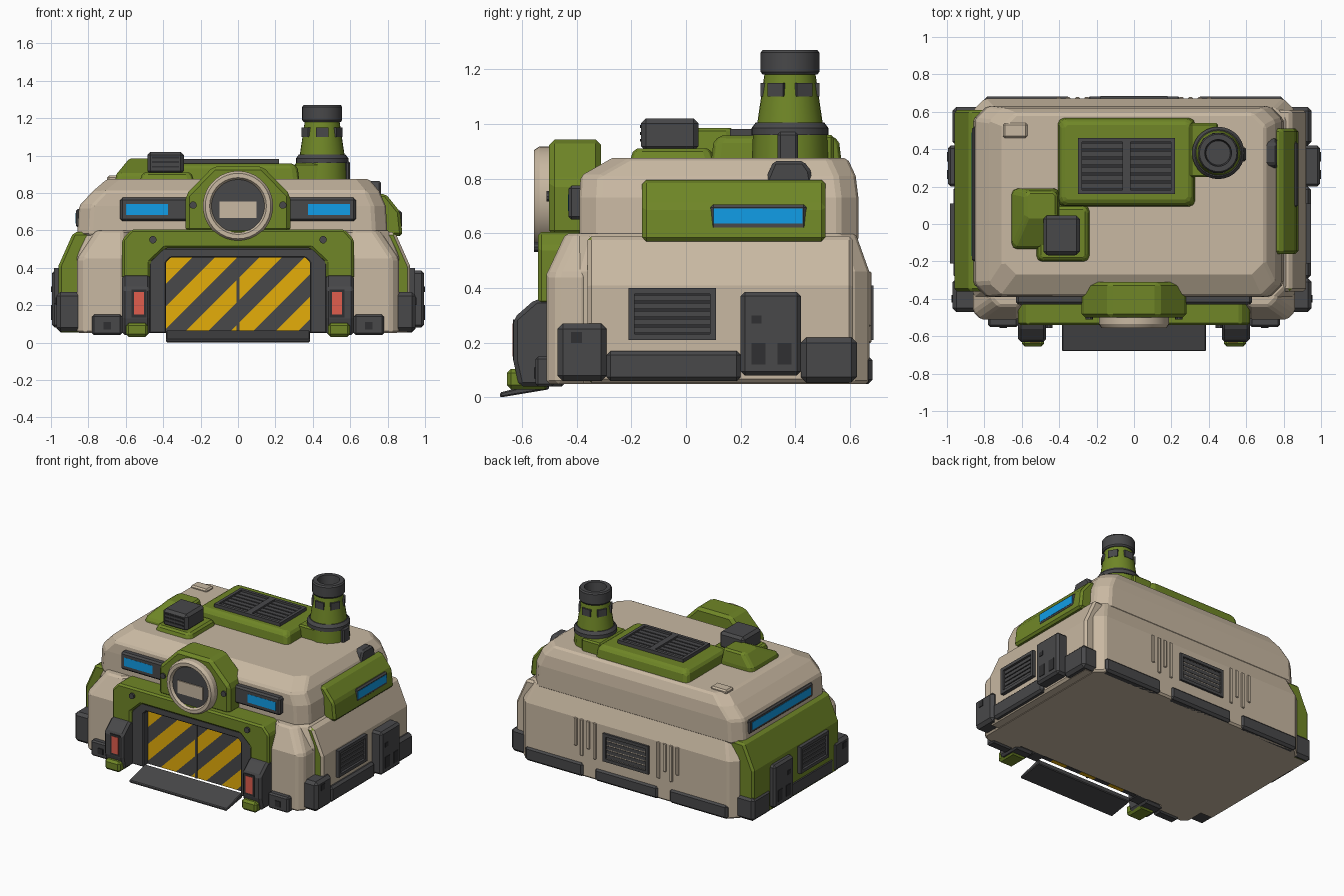
import bpy, bmesh
from math import pi, cos, sin, floor
from mathutils import Matrix, Vector

if "Cube" in bpy.data.objects:
    bpy.data.objects.remove(bpy.data.objects["Cube"], do_unlink=True)


def material(name, r, g, b):
    m = bpy.data.materials.new(name)
    m.diffuse_color = (r, g, b, 1)
    m.use_nodes = True
    node = next(n for n in m.node_tree.nodes if n.type == "BSDF_PRINCIPLED")
    node.inputs["Base Color"].default_value = (r, g, b, 1)
    node.inputs["Roughness"].default_value = .8
    return m


cream = material("warm cream", .58, .48, .36)
green = material("olive green", .16, .24, .02)
dark = material("dark grey", .065, .065, .068)
black = material("charcoal", .03, .03, .032)
yellow = material("hazard yellow", .78, .42, .003)
blue = material("window blue", .006, .36, .85)
red = material("lamp red", .75, .11, .075)


def finish(bm, name, mats, bevel=0.0):
    bmesh.ops.remove_doubles(bm, verts=bm.verts, dist=.0001)
    bmesh.ops.recalc_face_normals(bm, faces=bm.faces)
    mesh = bpy.data.meshes.new(name)
    bm.to_mesh(mesh)
    bm.free()
    ob = bpy.data.objects.new(name, mesh)
    bpy.context.collection.objects.link(ob)
    for m in mats if isinstance(mats, list) else [mats]:
        mesh.materials.append(m)
    if bevel:
        mod = ob.modifiers.new("edge_bevel", "BEVEL")
        mod.width, mod.segments, mod.limit_method = bevel, 1, "ANGLE"
    return ob


def skin(bm, rings):
    """Bridge closed rings of points and cap both ends."""
    rings = [[bm.verts.new(p) for p in ring] for ring in rings]
    n = len(rings[0])
    for a, b in zip(rings, rings[1:]):
        for i in range(n):
            j = (i + 1) % n
            bm.faces.new((a[i], a[j], b[j], b[i]))
    bm.faces.new(rings[0])
    bm.faces.new(rings[-1])


def loft(name, mat, levels, cut, side=1, bevel=.012):
    """Stack of rectangles with cut corners: (z, x0, x1, y0, y1)."""
    bm, rings, c = bmesh.new(), [], cut
    for z, x0, x1, y0, y1 in levels:
        ring = [(x0 + c, y0), (x1 - c, y0), (x1, y0 + c), (x1, y1 - c),
                (x1 - c, y1), (x0 + c, y1), (x0, y1 - c), (x0, y0 + c)]
        rings.append([(side * x, y, z) for x, y in ring])
    skin(bm, rings)
    return finish(bm, name, mat, bevel)


def prism(name, mat, outline, axis, a, b, bevel=.01, side=1):
    """Extrude an outline in the xz plane (axis y) or yz plane (axis x)."""
    bm = bmesh.new()
    skin(bm, [[(side * u, t, v) if axis == "y" else (side * t, u, v)
               for u, v in outline] for t in (a, b)])
    return finish(bm, name, mat, bevel)


def box(name, mat, xs, ys, zs, side=1, bevel=.01):
    (x0, x1), (z0, z1) = xs, zs
    return prism(name, mat, [(x0, z0), (x1, z0), (x1, z1), (x0, z1)], "y", *ys, bevel, side)


def lathe(name, mat, profile, loc, tilt=0.0, steps=28):
    bm = bmesh.new()
    verts = [bm.verts.new((r, 0, z)) for r, z in profile]
    edges = [bm.edges.new(e) for e in zip(verts, verts[1:])]
    bmesh.ops.spin(bm, geom=verts + edges, axis=(0, 0, 1), cent=(0, 0, 0),
                   angle=2 * pi, steps=steps)
    bm.transform(Matrix.Translation(loc) @ Matrix.Rotation(tilt, 4, "X"))
    ob = finish(bm, name, mat)
    bpy.ops.object.select_all(action="DESELECT")
    ob.select_set(True)
    bpy.context.view_layer.objects.active = ob
    bpy.ops.object.shade_smooth_by_angle()
    return ob


def vent(name, matrix, w, h, slats):
    """Louvred grille in its own xy plane, facing local z."""
    bm, e = bmesh.new(), .022

    def bar(x, y, sx, sy, depth, index):
        new = bmesh.ops.create_cube(bm, size=1, matrix=matrix @ Matrix.Translation(
            (x, y, depth / 2)) @ Matrix.Diagonal((sx, sy, depth, 1)))["verts"]
        for f in {f for v in new for f in v.link_faces}:
            f.material_index = index

    bar(0, 0, w - .01, h - .01, .008, 1)
    for s in (1, -1):
        bar(s * (w - e) / 2, 0, e, h, .03, 0)
        bar(0, s * (h - e) / 2, w - e * 2, e, .03, 0)
    pitch = (h - e * 2) / slats
    for i in range(slats):
        bar(0, -h / 2 + e + pitch * (i + .5), w - e * 2, pitch * .78, .018, 0)
    finish(bm, name, [dark, black])


# Main hull: lower block and upper storey, narrower on the panel side
loft("lower_hull", cream, [(.05, -.86, .86, -.44, .67), (.46, -.86, .86, -.44, .67),
                           (.6, -.81, .81, -.4, .62)], .06)
loft("upper_hull", cream, [(.57, -.86, .8, -.39, .63), (.73, -.85, .79, -.39, .63),
                           (.81, -.775, .755, -.385, .62), (.875, -.7, .7, -.27, .59)], .07)
box("roof_hatch", cream, (-.7, -.57), (.46, .54), (.86, .892))

# Side walls: one cream with a green front end, one green with a cream underside
for side, label, out in ((1, "left", .92), (-1, "right", .96)):
    edge = max(out + .01, .95)
    wall = prism(label + "_side_wall", [green, cream],
                 [(.8, .053), (out, .053), (out, .41), (out - .08, .59), (.75, .59)],
                 "y", -.36, .61, .015, side)
    for f in wall.data.polygons:
        is_green = f.normal.y < -.5 if side > 0 else f.normal.z > -.5
        f.material_index = 0 if is_green else 1

    # Front corner pillar and the blocks around the base
    loft(label + "_front_pillar", cream,
         [(.05, .58, .86, -.51, -.33), (.45, .58, .86, -.51, -.33),
          (.6, .58, .76, -.44, -.33)], .04, side)
    box(label + "_front_foot", dark, (.62, .78), (-.55, -.48), (.04, .15), side)
    box(label + "_foot_bolt", black, (.68, .72), (-.556, -.54), (.07, .11), side, 0)
    box(label + "_corner_block", dark, (.82, edge), (-.47, -.29), (.06, .27), side, .02)
    box(label + "_corner_plate", black, (.9, edge + .005), (-.42, -.38), (.2, .24), side, 0)
    box(label + "_side_skirt", dark, (.85, edge - .005), (-.29, .2), (.06, .17), side, .015)
    box(label + "_rear_block", dark, (.78, edge), (.42, .625), (.055, .22), side, .02)
    box(label + "_control_box", dark, (.85, .995), (.2, .42), (.08, .385), side, .015)
    for y in (.24, .335):
        box(label + "_control_slot", black, (.98, .999), (y, y + .05), (.12, .2), side, 0)
    box(label + "_control_switch", black, (.98, .999), (.24, .275), (.27, .3), side, 0)
    turn = Matrix.Rotation(side * pi / 2, 4, "Z") @ Matrix.Rotation(pi / 2, 4, "X")
    vent(label + "_side_vent", Matrix.Translation((side * (out - .005), -.05, .305)) @ turn,
         .32, .19, 5)

    # Front windows
    box(label + "_window_frame", dark, (.2, .63), (-.43, -.36), (.65, .775), side, .012)
    box(label + "_window_glass", blue, (.375, .6), (-.431, -.425), (.682, .742), side, 0)

    # Door posts with lamps and green feet
    prism(label + "_door_post", dark, [(-.44, .04), (-.61, .04), (-.63, .13), (-.63, .29),
                                      (-.55, .36), (-.44, .36)], "x", .47, .62, .015, side)
    box(label + "_lamp_surround", black, (.49, .57), (-.632, -.62), (.135, .285), side, 0)
    box(label + "_lamp", red, (.503, .557), (-.634, -.63), (.15, .27), side, 0)
    box(label + "_post_foot", green, (.48, .6), (-.655, -.5), (.03, .105), side, .015)
    for x, y, z in ((.455, -.545, .55), (.24, -.5, .735)):
        lathe(label + "_bolt", dark, [(0, .01), (.02, .01), (.02, -.01), (0, -.01)],
              (side * x, y, z), pi / 2, 10)

    # Rear skirt and cream wall ribs
    box(label + "_rear_skirt", dark, (.34, .8), (.62, .682), (.05, .15), side, .015)
    for i in range(4):
        box(label + "_rear_rib", cream, (.24 + i * .05, .265 + i * .05), (.65, .678),
            (.2 + i % 2 * .06, .46), side, .004)

# Rear centre
box("rear_centre_skirt", dark, (-.25, .25), (.62, .682), (.05, .14), bevel=.015)
vent("rear_vent", Matrix.Translation((0, .655, .31)) @ Matrix.Rotation(pi, 4, "Z")
     @ Matrix.Rotation(pi / 2, 4, "X"), .36, .2, 5)

# Green window panel on one side, long window on the other
prism("side_window_panel", green, [(.7, .57), (.88, .57), (.866, .7), (.79, .795), (.7, .795)],
      "y", -.16, .51, .015)
box("panel_window_frame", dark, (.8, .876), (.09, .44), (.612, .705))
box("panel_window_glass", blue, (.87, .878), (.1, .425), (.635, .69), bevel=0)
box("long_window_frame", dark, (-.866, -.8), (-.2, .52), (.615, .715))
box("long_window_glass", blue, (-.868, -.86), (-.17, .49), (.638, .692), bevel=0)
prism("roof_edge_lamp", dark, [(.28, .77), (.465, .77), (.455, .83), (.43, .865), (.32, .865)],
      "x", .67, .765, .012)

# Door portal
half = [(.47, .34), (.62, .34), (.62, .55), (.57, .605)]
inner = [(.39, .505), (.47, .43)]
prism("portal_frame", green, half + [(-x, z) for x, z in half[::-1]]
      + [(-x, z) for x, z in inner[::-1]] + inner, "y", -.54, -.38, .012)
half = [(.385, .05), (.475, .05), (.475, .43), (.4, .505)]
inner = [(.36, .455), (.385, .43)]
prism("door_frame", dark, half + [(-x, z) for x, z in half[::-1]]
      + [(-x, z) for x, z in inner[::-1]] + inner, "y", -.52, -.42, .006)

# Striped door: one plate cut along diagonals
bm = bmesh.new()
bmesh.ops.create_cube(bm, size=1, matrix=Matrix.Translation((0, -.452, .26))
                      @ Matrix.Diagonal((.79, .03, .41, 1)))
for k in range(-4, 10):
    bmesh.ops.bisect_plane(bm, geom=bm.verts[:] + bm.edges[:] + bm.faces[:],
                           plane_co=(-.58 + .12 * k, 0, 0), plane_no=Vector((1, 0, -1)))
for f in bm.faces:
    c = f.calc_center_median()
    f.material_index = floor((c.x - c.z + .58) / .12) % 2
finish(bm, "striped_door", [yellow, dark])
box("door_seam", dark, (-.008, .008), (-.474, -.46), (.055, .46), bevel=0)
prism("ramp", dark, [(-.68, 0), (-.68, .018), (-.5, .065), (-.5, .03)],
      "x", -.385, .385, .005)

# Round badge, left plain
half = [(.28, .59), (.28, .79), (.13, .943)]
prism("badge_mount", green, half + [(-x, z) for x, z in half[::-1]], "y", -.5, -.31, .02)
lathe("badge_ring", cream, [(.142, 0), (.188, 0), (.188, .08), (.175, .1), (.152, .1),
                            (.142, .085), (.142, 0)], (0, -.455, .73), pi / 2, 36)
lathe("badge_face", dark, [(0, 0), (.147, 0), (.147, .08), (0, .08)],
      (0, -.455, .73), pi / 2, 36)
box("badge_plate", cream, (-.1, .1), (-.542, -.534), (.665, .755), bevel=0)

# Roof machinery
loft("roof_vent_housing", green, [(.85, -.41, .33, .09, .57), (.93, -.4, .32, .1, .56),
                                  (.957, -.38, .3, .12, .54)], .02)
for x in (-.17, .09):
    vent("roof_vent", Matrix.Translation((x, .31, .951)), .26, .3, 6)
loft("roof_step_tall", green, [(.85, -.66, -.39, -.14, .19), (.9, -.65, -.4, -.13, .19),
                               (.985, -.58, -.41, .03, .175)], .02)
loft("roof_step_low", green, [(.85, -.53, -.23, -.21, .11), (.91, -.51, -.25, -.19, .09)], .02)
box("roof_unit", dark, (-.485, -.29), (-.165, .045), (.9, 1.02), bevel=.018)
for i in range(3):
    box("roof_unit_slot", black, (-.46, -.315), (-.169, -.16),
        (.935 + i * .025, .945 + i * .025), bevel=0)

# Chimney
spot = (.45, .38, 0)
lathe("chimney_base", green, [(0, .85), (.14, .85), (.135, .97), (0, .97)], spot, steps=12)
box("chimney_base_block", green, (.3, .45), (.25, .54), (.85, .96))
box("chimney_base_plate", dark, (.57, .6), (.335, .41), (.86, .97))
lathe("chimney_collar", dark, [(0, .96), (.14, .96), (.14, .985), (.125, 1.005), (0, 1.005)], spot)
lathe("chimney_stack", green, [(0, 1), (.12, 1), (.092, 1.19), (0, 1.19)], spot)
lathe("chimney_cap", dark, [(0, 1.18), (.1, 1.18), (.107, 1.19), (.107, 1.26), (.1, 1.27),
                            (.072, 1.27), (.065, 1.2), (0, 1.2)], spot)
bm = bmesh.new()
for i in range(6):
    a = (i + .5) * pi / 3
    bmesh.ops.create_cube(bm, size=1, matrix=Matrix.Translation(
        (.45 + .099 * cos(a), .38 + .099 * sin(a), 1.125)) @ Matrix.Rotation(a, 4, "Z")
        @ Matrix.Diagonal((.016, .066, .05, 1)))
finish(bm, "chimney_slots", dark)
